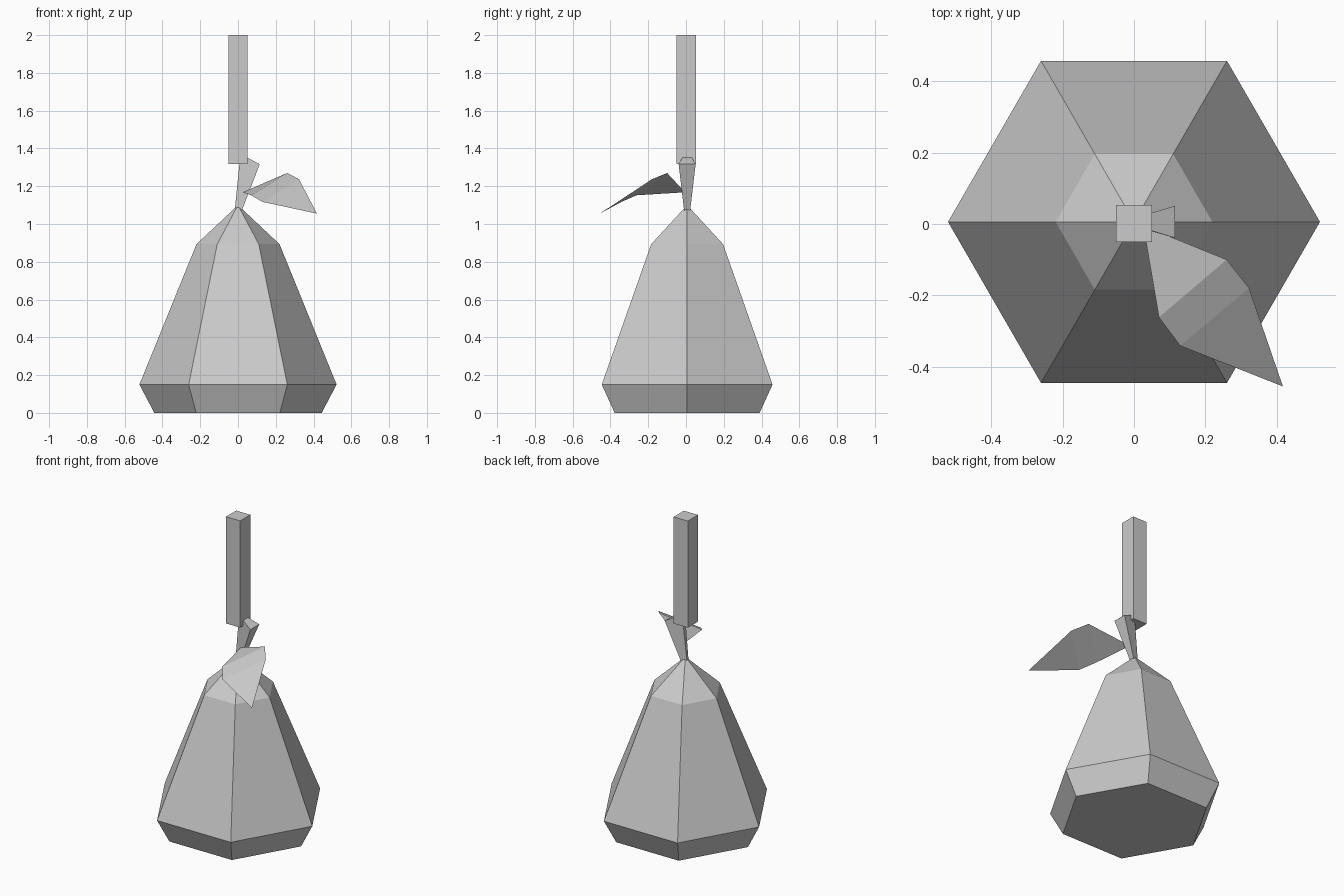
import bpy, math

if "Cube" in bpy.data.objects:
    bpy.data.objects.remove(bpy.data.objects["Cube"])

grey = bpy.data.materials.new("plain grey")
grey.diffuse_color = (0.6, 0.6, 0.6, 1)
grey.use_nodes = True
grey.node_tree.nodes["Principled BSDF"].inputs["Base Color"].default_value = grey.diffuse_color


def make(name, verts, faces):
    mesh = bpy.data.meshes.new(name)
    mesh.from_pydata(verts, [], faces)
    mesh.materials.append(grey)
    obj = bpy.data.objects.new(name, mesh)
    bpy.context.collection.objects.link(obj)
    return obj


def loft(name, rings, cap_top=True):
    """Skin equal-length rings from bottom to top, with caps."""
    n = len(rings[0])
    verts = [p for r in rings for p in r]
    faces = [(k * n + i, k * n + (i + 1) % n, (k + 1) * n + (i + 1) % n, (k + 1) * n + i)
             for k in range(len(rings) - 1) for i in range(n)]
    faces.append(tuple(reversed(range(n))))
    if cap_top:
        faces.append(tuple(range(len(verts) - n, len(verts))))
    return verts, faces


# Six-sided body rising to a point
CY = 0.006
profile = [(0.443, 0), (0.522, 0.15), (0.22, 0.893)]
rings = [[(r * math.cos(i * math.pi / 3), CY + r * math.sin(i * math.pi / 3), z)
          for i in range(6)] for r, z in profile]
verts, faces = loft("body", rings, cap_top=False)
apex = len(verts)
verts.append((0, CY, 1.1))
faces += [(apex - 6 + i, apex - 6 + (i + 1) % 6, apex) for i in range(6)]
make("body", verts, faces)

# Square bar above
square = [(-0.05, -0.05), (0.05, -0.05), (0.05, 0.053), (-0.05, 0.053)]
make("hanging_bar", *loft("bar", [[(x, y, z) for x, y in square] for z in (1.317, 2.0)]))


# Flared, leaning stem
def stem_ring(xl, wl, zl, xr, wr, zr):
    return [(xl, CY - wl, zl), (xr, CY - wr, zr), (xr, CY + wr, zr), (xl, CY + wl, zl)]


make("stem", *loft("stem", [stem_ring(-0.016, 0.008, 1.085, 0.02, 0.016, 1.07),
                            stem_ring(0.013, 0.014, 1.37, 0.115, 0.045, 1.317)]))

# Folded leaf, a single sheet
make("leaf",
     [(0.026, -0.005, 1.168), (0.07, -0.262, 1.152), (0.26, -0.1, 1.27),
      (0.13, -0.342, 1.117), (0.323, -0.18, 1.237), (0.418, -0.456, 1.055)],
     [(0, 1, 2), (1, 3, 4, 2), (3, 5, 4)])
